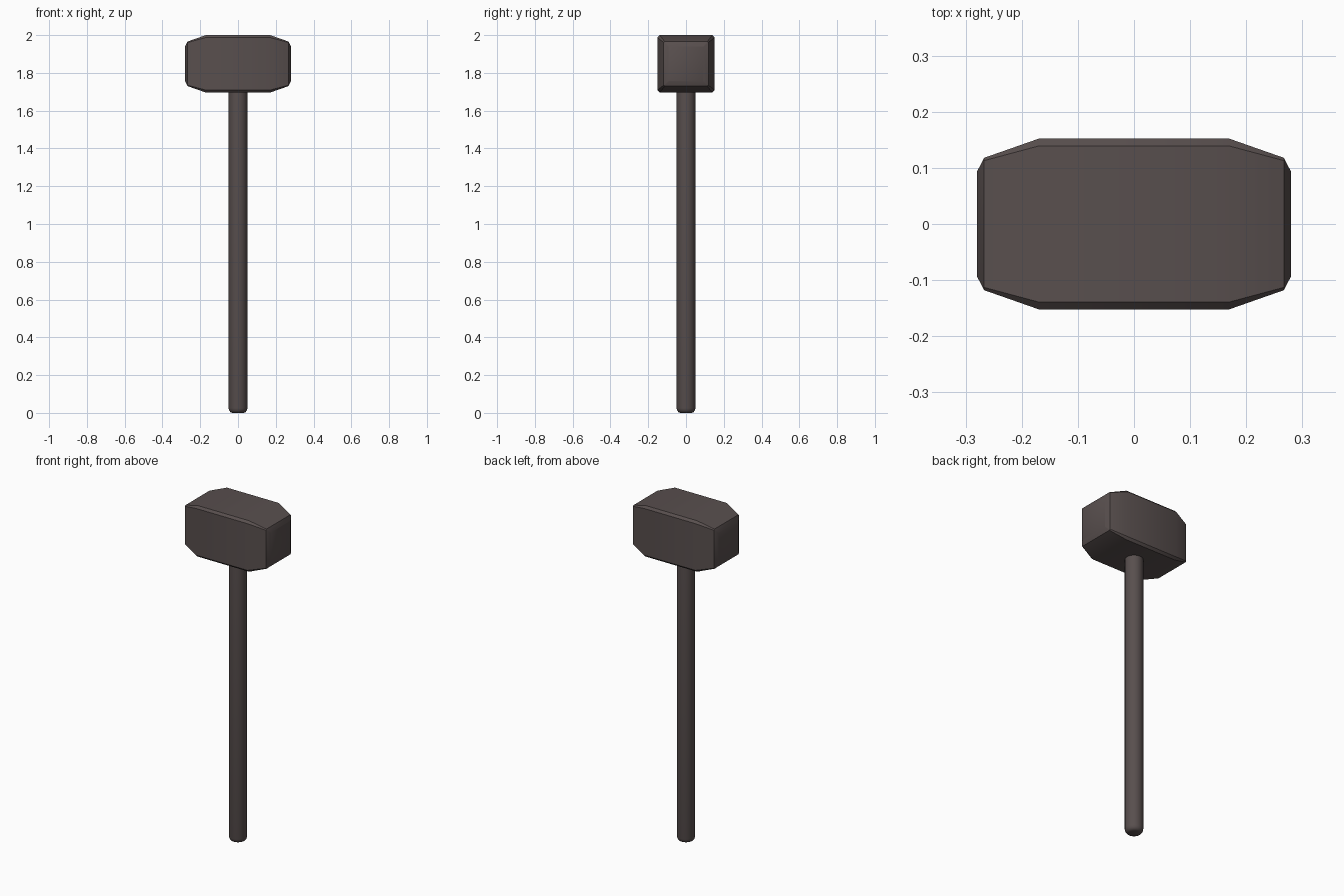
import bpy, bmesh, math

if "Cube" in bpy.data.objects:
    bpy.data.objects.remove(bpy.data.objects["Cube"])

mat = bpy.data.materials.new("dark brown grey")
mat.diffuse_color = (0.098, 0.078, 0.076, 1)
mat.use_nodes = True
mat.node_tree.nodes["Principled BSDF"].inputs["Base Color"].default_value = mat.diffuse_color


def loft(name, rings, angle):
    """Skin a list of equal-length closed rings and cap both ends."""
    bm = bmesh.new()
    vr = [[bm.verts.new(p) for p in ring] for ring in rings]
    n = len(vr[0])
    for a, b in zip(vr, vr[1:]):
        for i in range(n):
            j = (i + 1) % n
            bm.faces.new((a[i], a[j], b[j], b[i]))
    bm.faces.new(vr[0])
    bm.faces.new(vr[-1])
    bmesh.ops.recalc_face_normals(bm, faces=bm.faces)
    me = bpy.data.meshes.new(name)
    bm.to_mesh(me)
    bm.free()
    ob = bpy.data.objects.new(name, me)
    bpy.context.collection.objects.link(ob)
    me.materials.append(mat)
    bpy.ops.object.select_all(action='DESELECT')
    ob.select_set(True)
    bpy.context.view_layer.objects.active = ob
    bpy.ops.object.shade_smooth_by_angle(angle=math.radians(angle))
    return ob


def section(x, h, c):
    """Square with cut corners, half size h, corner cut c."""
    k = h - c
    pts = [(h, -k), (h, k), (k, h), (-k, h), (-h, k), (-h, -k), (-k, -h), (k, -h)]
    return [(x, y, 1.848 + z) for y, z in pts]


# hammer head: block tapering toward both striking faces
half = [(0.17, 0.152, 0.013), (0.267, 0.118, 0.005), (0.28, 0.093, 0.003)]
stations = [(-x, h, c) for x, h, c in reversed(half)] + half
loft("hammer_head", [section(*s) for s in stations], 30)

# handle: round shaft with a rounded butt
profile = [(0.030, 0.0), (0.040, 0.004), (0.047, 0.013), (0.05, 0.025), (0.05, 1.75)]
N = 24
loft("handle", [[(r * math.cos(2 * math.pi * i / N), r * math.sin(2 * math.pi * i / N), z)
                 for i in range(N)] for r, z in profile], 40)
